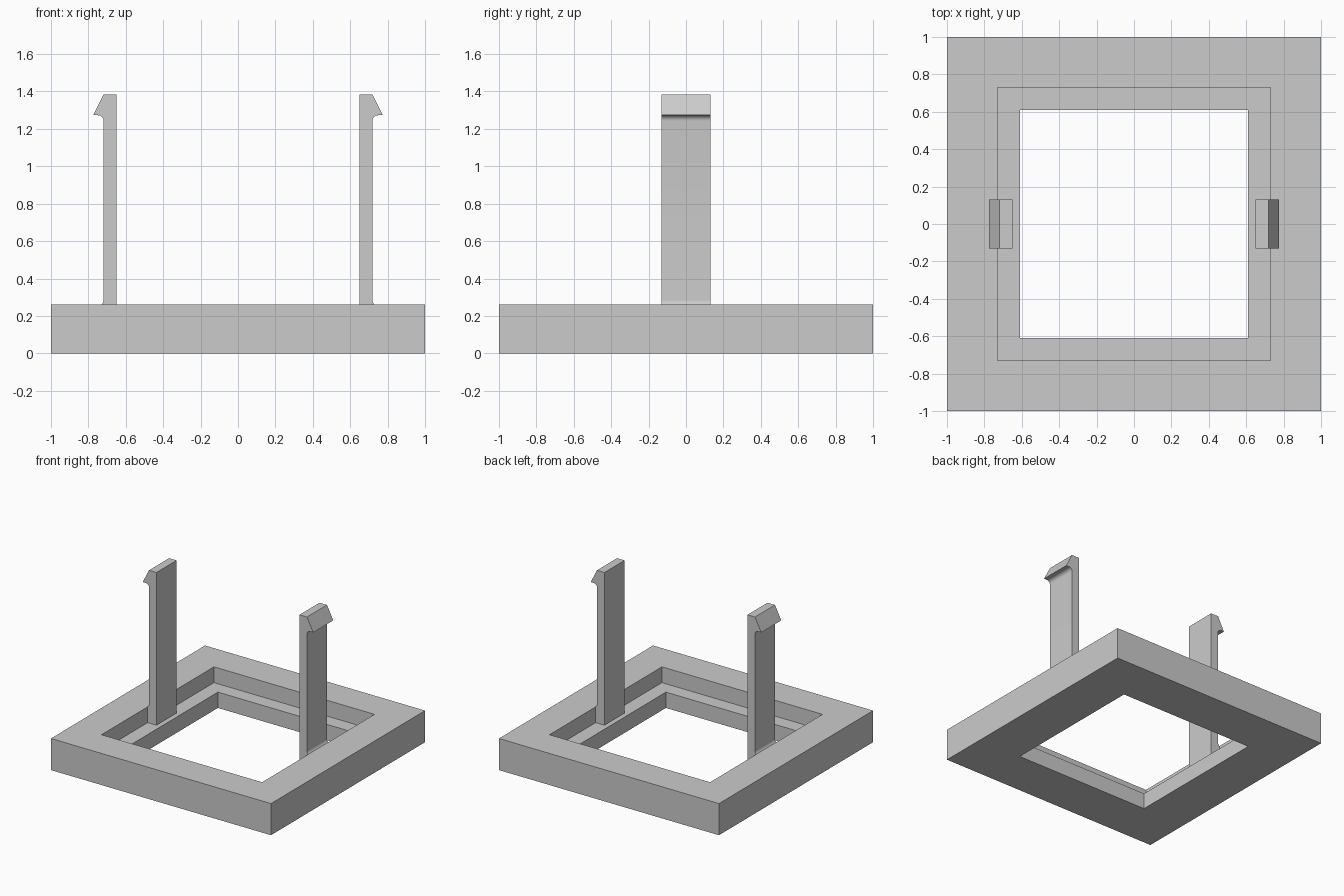
import bpy, bmesh, math

cube = bpy.data.objects.get("Cube")
if cube:
    bpy.data.objects.remove(cube, do_unlink=True)

# Single grey plastic
GREY = (0.6, 0.6, 0.6, 1.0)
grey = bpy.data.materials.new("light_grey")
grey.use_nodes = True
grey.diffuse_color = GREY
grey.node_tree.nodes["Principled BSDF"].inputs["Base Color"].default_value = GREY

HEIGHT, LEDGE = 0.26, 0.13
OUTER, POCKET, HOLE = 1.0, 0.73, 0.61


def add_object(name, bm):
    bmesh.ops.recalc_face_normals(bm, faces=bm.faces)
    mesh = bpy.data.meshes.new(name)
    bm.to_mesh(mesh)
    bm.free()
    mesh.materials.append(grey)
    obj = bpy.data.objects.new(name, mesh)
    bpy.context.collection.objects.link(obj)
    return obj


def square_ring(bm, half, z):
    return [bm.verts.new((sx * half, sy * half, z))
            for sx, sy in ((-1, -1), (1, -1), (1, 1), (-1, 1))]


def arc(cx, cz, r, start, end, steps=6):
    angles = [math.radians(start + (end - start) * i / steps) for i in range(steps + 1)]
    return [(cx + r * math.cos(a), cz + r * math.sin(a)) for a in angles]


# Square frame: a stepped section swept around the opening
bm = bmesh.new()
section = [(OUTER, 0), (OUTER, HEIGHT), (POCKET, HEIGHT),
           (POCKET, LEDGE), (HOLE, LEDGE), (HOLE, 0)]
rings = [square_ring(bm, half, z) for half, z in section]
for a, b in zip(rings, rings[1:] + rings[:1]):
    for i in range(4):
        j = (i + 1) % 4
        bm.faces.new((a[i], a[j], b[j], b[i]))
add_object("base_frame", bm)


# Snap clip: hooked side profile with small fillets, extruded along y
INNER, BACK, TOP, HALF_WIDTH = 0.65, 0.718, 1.385, 0.13
profile = [(INNER, LEDGE), (POCKET, LEDGE), (POCKET, HEIGHT)]
profile += arc(BACK + 0.03, HEIGHT + 0.025, 0.03, 225, 180)
profile += arc(BACK + 0.03, 1.243, 0.03, 180, 90)
profile += [(0.775, 1.273), (BACK, TOP), (INNER, TOP)]

for side, name in ((1, "left_clip"), (-1, "right_clip")):
    bm = bmesh.new()
    face = bm.faces.new([bm.verts.new((side * x, -HALF_WIDTH, z)) for x, z in profile])
    extruded = bmesh.ops.extrude_face_region(bm, geom=[face])["geom"]
    moved = [v for v in extruded if isinstance(v, bmesh.types.BMVert)]
    bmesh.ops.translate(bm, verts=moved, vec=(0, 2 * HALF_WIDTH, 0))
    clip = add_object(name, bm)
    bpy.ops.object.select_all(action="DESELECT")
    clip.select_set(True)
    bpy.context.view_layer.objects.active = clip
    bpy.ops.object.shade_smooth_by_angle(angle=math.radians(20))
